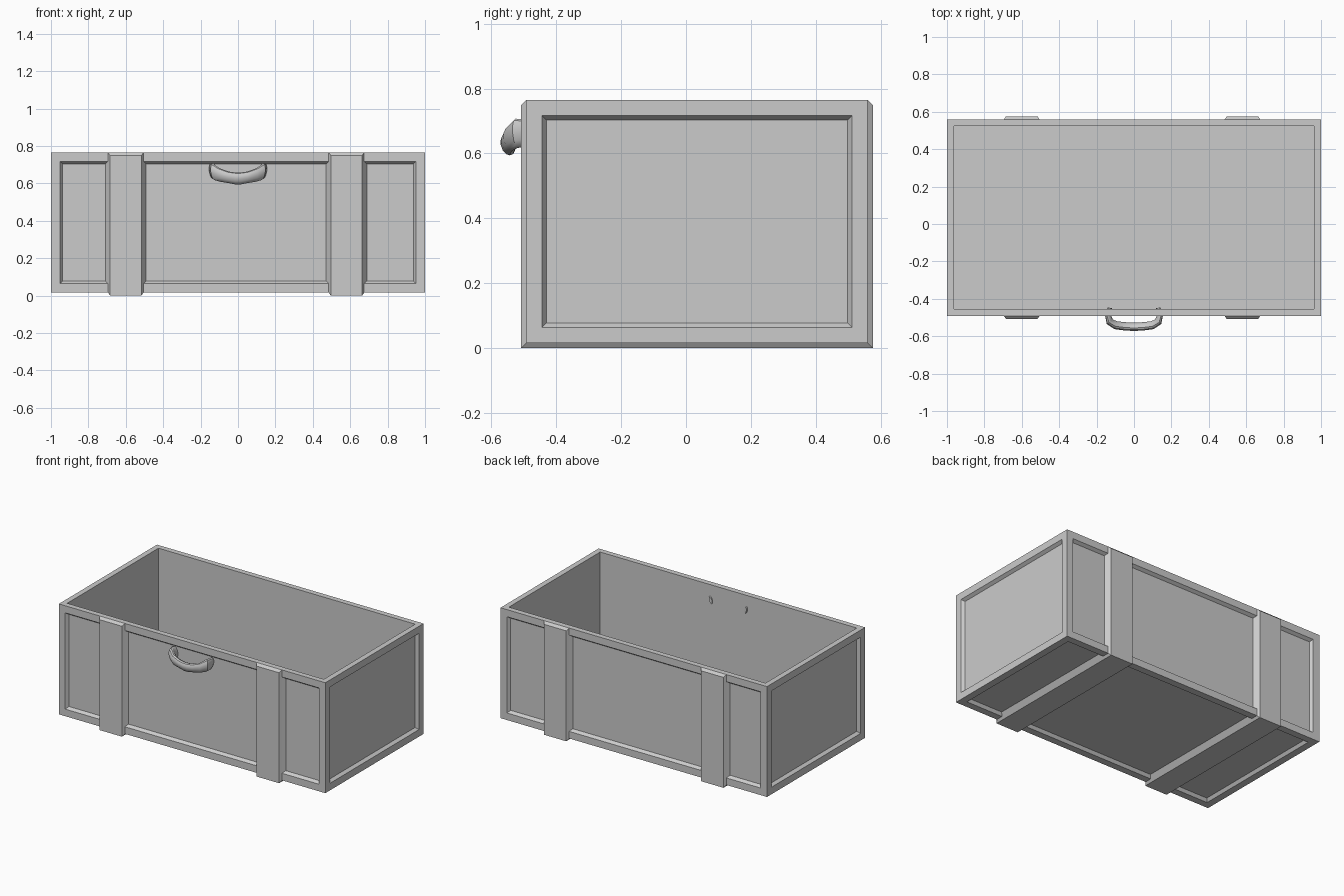
import bpy, bmesh
from mathutils import Vector
from math import cos, sin, pi

if "Cube" in bpy.data.objects:
    bpy.data.objects.remove(bpy.data.objects["Cube"])

X, Y0, Y1, Z0, Z1 = 1.0, -0.492, 0.56, 0.016, 0.765
RECESS = 0.02


def finish(bm, name, smooth=False):
    bmesh.ops.recalc_face_normals(bm, faces=bm.faces[:])
    me = bpy.data.meshes.new(name)
    bm.to_mesh(me)
    bm.free()
    ob = bpy.data.objects.new(name, me)
    bpy.context.collection.objects.link(ob)
    if smooth:
        bpy.context.view_layer.objects.active = ob
        ob.select_set(True)
        bpy.ops.object.shade_smooth_by_angle()
        ob.select_set(False)
    return ob


# Open box with recessed panels on the sides and underside
bm = bmesh.new()
bmesh.ops.create_cube(bm, size=1)
for v in bm.verts:
    v.co = (v.co.x * 2 * X, Y0 if v.co.y < 0 else Y1, Z0 if v.co.z < 0 else Z1)
bm.normal_update()
top = [f for f in bm.faces if f.normal.z > 0.5]
panels = [f for f in bm.faces if f.normal.z < 0.5]


def inset(faces, thickness, depth=0.0):
    bmesh.ops.inset_individual(bm, faces=faces, thickness=thickness,
                               depth=depth, use_even_offset=True)
    bm.normal_update()


inset(panels, 0.048)
inset(panels, 0.014, -RECESS)
inset(top, 0.037)
# Hollow interior
hollow = bmesh.ops.extrude_discrete_faces(bm, faces=top)['faces'][0]
for v in hollow.verts:
    v.co.z = 0.054
finish(bm, "chest_box")


# U-shaped straps running down the front, underneath and up the back
def strap(cx, name):
    bm = bmesh.new()
    section = [(-0.109, -RECESS), (-0.095, 0), (-0.084, 0.016),
               (0.084, 0.016), (0.095, 0), (0.109, -RECESS)]
    rings = []
    for i in range(4):
        ring = []
        for dx, d in section:
            y = Y0 - d if i < 2 else Y1 + d
            z = Z0 - d if i in (1, 2) else Z1 - abs(d)
            ring.append(bm.verts.new((cx + dx, y, z)))
        rings.append(ring)
    for a, b in zip(rings, rings[1:]):
        for k in range(5):
            bm.faces.new((a[k], a[k + 1], b[k + 1], b[k]))
    for r in (rings[0], rings[-1]):
        bm.faces.new(r[1:5])
        bm.faces.new((r[0], r[1], r[4], r[5]))
    finish(bm, name)


strap(-0.60, "strap_left")
strap(0.58, "strap_right")

# Curved pull handle: half path of x, y, z, half height, half thickness
half = [(-0.130, -0.448, 0.662, 0.022, 0.010),
        (-0.138, -0.490, 0.664, 0.042, 0.016),
        (-0.130, -0.522, 0.662, 0.045, 0.020),
        (-0.098, -0.541, 0.645, 0.036, 0.022),
        (-0.050, -0.547, 0.632, 0.031, 0.022),
        (-0.015, -0.549, 0.626, 0.032, 0.022)]
path = half + [(-s[0],) + s[1:] for s in reversed(half)]
bm = bmesh.new()
rings = []
N = 12
for i, (x, y, z, h, t) in enumerate(path):
    a, b = path[max(i - 1, 0)], path[min(i + 1, len(path) - 1)]
    tan = Vector((b[0] - a[0], b[1] - a[1], 0)).normalized()
    out = Vector((tan.y, -tan.x, 0))
    ring = []
    for k in range(N):
        c, s = cos(2 * pi * k / N), sin(2 * pi * k / N)
        p = Vector((x, y, z)) + out * (t * c + 0.006 * s) + Vector((0, 0, h * s))
        ring.append(bm.verts.new(p))
    rings.append(ring)
for a, b in zip(rings, rings[1:]):
    for k in range(N):
        bm.faces.new((a[k], a[(k + 1) % N], b[(k + 1) % N], b[k]))
bm.faces.new(rings[0])
bm.faces.new(rings[-1])
finish(bm, "pull_handle", True)
